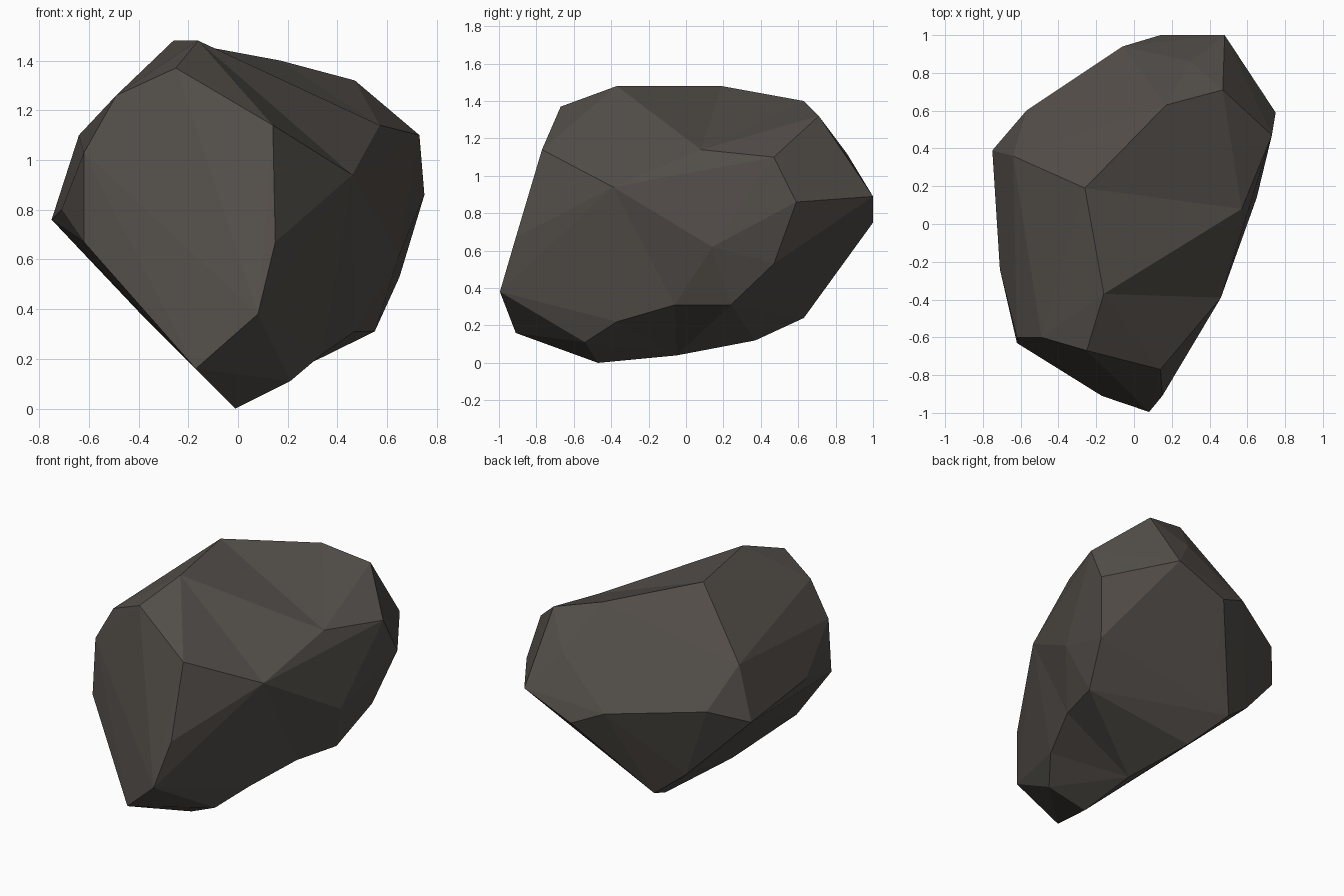
import bpy, bmesh
from mathutils import Vector

if "Cube" in bpy.data.objects:
    bpy.data.objects.remove(bpy.data.objects["Cube"])

# Corner points of the chipped boulder, lettered by region
corners = dict(
    # crown
    A=(-.26, .19, 1.48), B=(-.16, -.37, 1.48), C=(-.02, .41, 1.43), D=(.17, .63, 1.40), E=(.47, .71, 1.32),
    Q=(-.25, -.67, 1.37), W=(-.49, -.60, 1.26), S=(.57, .08, 1.14),
    # right side
    F=(.73, .47, 1.10), G=(.75, .59, .86), H=(.65, .47, .53), T=(.65, .14, .62), R=(.46, -.39, .94),
    # front
    P=(.14, -.77, 1.14), O=(.15, -.91, .67), N=(.08, -.995, .38), M=(-.17, -.91, .16),
    # left side
    U=(-.62, -.60, 1.03), V=(-.62, -.63, .67), X=(-.71, -.24, .80), Y=(-.75, .39, .76), Z=(-.64, .36, 1.10),
    # back
    a=(-.57, .60, .86), b=(-.06, .94, .84), c=(.14, 1.0, .75), d=(.48, 1.0, .89), e=(.30, .86, 1.12),
    f=(.02, .79, .49), g=(-.40, .57, .39),
    # underside
    I=(.55, .24, .31), i=(.47, -.06, .31), J=(.34, -.37, .22), K=(.21, -.54, .11), L=(-.01, -.47, 0),
    h=(0, -.05, .04), k=(-.11, .37, .12), m=(-.21, .63, .24))
# Ridges and valleys that must be edges, as pairs of letters
creases = "AS BS BR CS DS ES PR RS SF RT TI Ti TH RN RJ Ri iJ JK hI hi hJ hK hL kI cf fm km"
names = list(corners)
points = [Vector(p) for p in corners.values()]
centre = Vector((0, 0, .72))


def wrap(swell):
    """Skin the swollen points with a hull, then list the ones left inside."""
    bm = bmesh.new()
    verts = [bm.verts.new(p + (p - centre).normalized() * s) for p, s in zip(points, swell)]
    bmesh.ops.convex_hull(bm, input=verts)
    inside = [i for i, v in enumerate(verts) if len(v.link_faces) == 0]
    for v, p in zip(verts, points):
        v.co = p
    return bm, verts, inside


def crosses(p, q, r, s):
    """Whether lines p-q and r-s cross, seen from the middle of the boulder."""
    if len({p, q, r, s}) < 4:
        return False
    p, q, r, s = (v.co - centre for v in (p, q, r, s))
    n, o = p.cross(q), r.cross(s)
    return n.dot(r) * n.dot(s) < 0 and o.dot(p) * o.dot(q) < 0 and (p + q).dot(r + s) > 0


def crease(bm, p, q):
    """Turn the edges lying across p-q until p-q is itself an edge."""
    for attempt in range(40):
        if any(e.other_vert(p) == q for e in p.link_edges):
            return
        for e in [e for e in bm.edges if crosses(p, q, *e.verts)]:
            ends = [v for f in e.link_faces for v in f.verts if v not in e.verts]
            if len(ends) == 2 and crosses(*ends, *e.verts):
                # prefer a turn that no longer lies across p-q
                if attempt % 3 == 2 or not crosses(p, q, *ends):
                    bmesh.utils.edge_rotate(e)
                    break


# Swell only the hollow corners, bit by bit, until every corner is on the skin
swell = [0.0] * len(points)
for step in range(300):
    bm, verts, inside = wrap(swell)
    if not inside or step == 299:
        break
    for i in inside:
        swell[i] += .006
    bm.free()

bmesh.ops.recalc_face_normals(bm, faces=list(bm.faces))
for pair in creases.split():
    crease(bm, *(verts[names.index(n)] for n in pair))

bmesh.ops.delete(bm, geom=[v for v in bm.verts if len(v.link_faces) == 0], context='VERTS')
bmesh.ops.recalc_face_normals(bm, faces=list(bm.faces))
for f in bm.faces:
    f.smooth = False

# Boulder object and its stone colour
mesh = bpy.data.meshes.new("boulder")
bm.to_mesh(mesh)
bm.free()
stone = bpy.data.materials.new("dark stone")
stone.diffuse_color = (.086, .076, .067, 1)
stone.use_nodes = True
stone.node_tree.nodes["Principled BSDF"].inputs["Base Color"].default_value = stone.diffuse_color
mesh.materials.append(stone)
bpy.context.collection.objects.link(bpy.data.objects.new("boulder", mesh))
